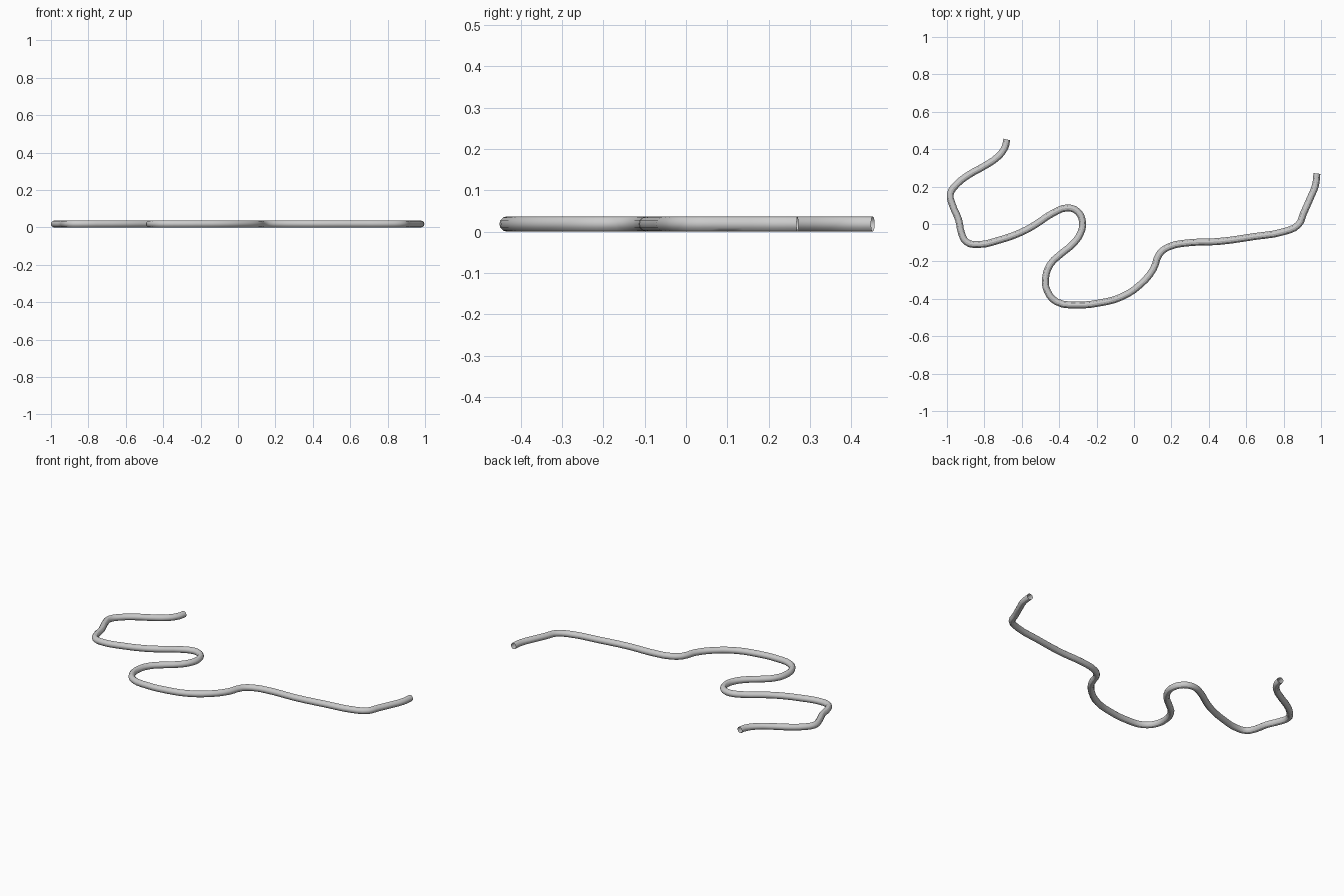
import bpy

RADIUS = 0.0185

# Centreline of the bent tube, seen from above
path = [(-0.68, 0.452), (-0.69, 0.41), (-0.727, 0.36), (-0.805, 0.307), (-0.88, 0.265),
        (-0.95, 0.21), (-0.982, 0.16), (-0.97, 0.10), (-0.938, 0.024), (-0.922, -0.05),
        (-0.896, -0.096), (-0.837, -0.11), (-0.72, -0.086), (-0.60, -0.043), (-0.527, -0.003),
        (-0.43, 0.06), (-0.356, 0.086), (-0.302, 0.067), (-0.275, 0.01), (-0.286, -0.05),
        (-0.33, -0.11), (-0.388, -0.158), (-0.447, -0.215), (-0.473, -0.29), (-0.463, -0.36),
        (-0.414, -0.416), (-0.31, -0.433), (-0.184, -0.422), (-0.067, -0.39), (0.035, -0.323),
        (0.104, -0.24), (0.136, -0.16), (0.184, -0.123), (0.297, -0.10), (0.446, -0.094),
        (0.644, -0.067), (0.805, -0.04), (0.88, -0.003), (0.906, 0.056), (0.944, 0.142),
        (0.97, 0.206), (0.978, 0.27)]

# Round tube swept along the smooth path, with open ends
curve = bpy.data.curves.new("bent_tube", 'CURVE')
curve.dimensions = '3D'
curve.bevel_depth = RADIUS
curve.bevel_resolution = 4
curve.resolution_u = 3
curve.use_fill_caps = False
spline = curve.splines.new('BEZIER')
spline.bezier_points.add(len(path) - 1)
for point, (x, y) in zip(spline.bezier_points, path):
    point.co = (x, y, RADIUS)
    point.handle_left_type = point.handle_right_type = 'AUTO'

tube = bpy.data.objects.new("bent_tube", curve)
bpy.context.collection.objects.link(tube)

# Convert to a smooth-shaded mesh
bpy.context.view_layer.objects.active = tube
tube.select_set(True)
bpy.ops.object.convert(target='MESH')
bpy.ops.object.shade_smooth_by_angle()
